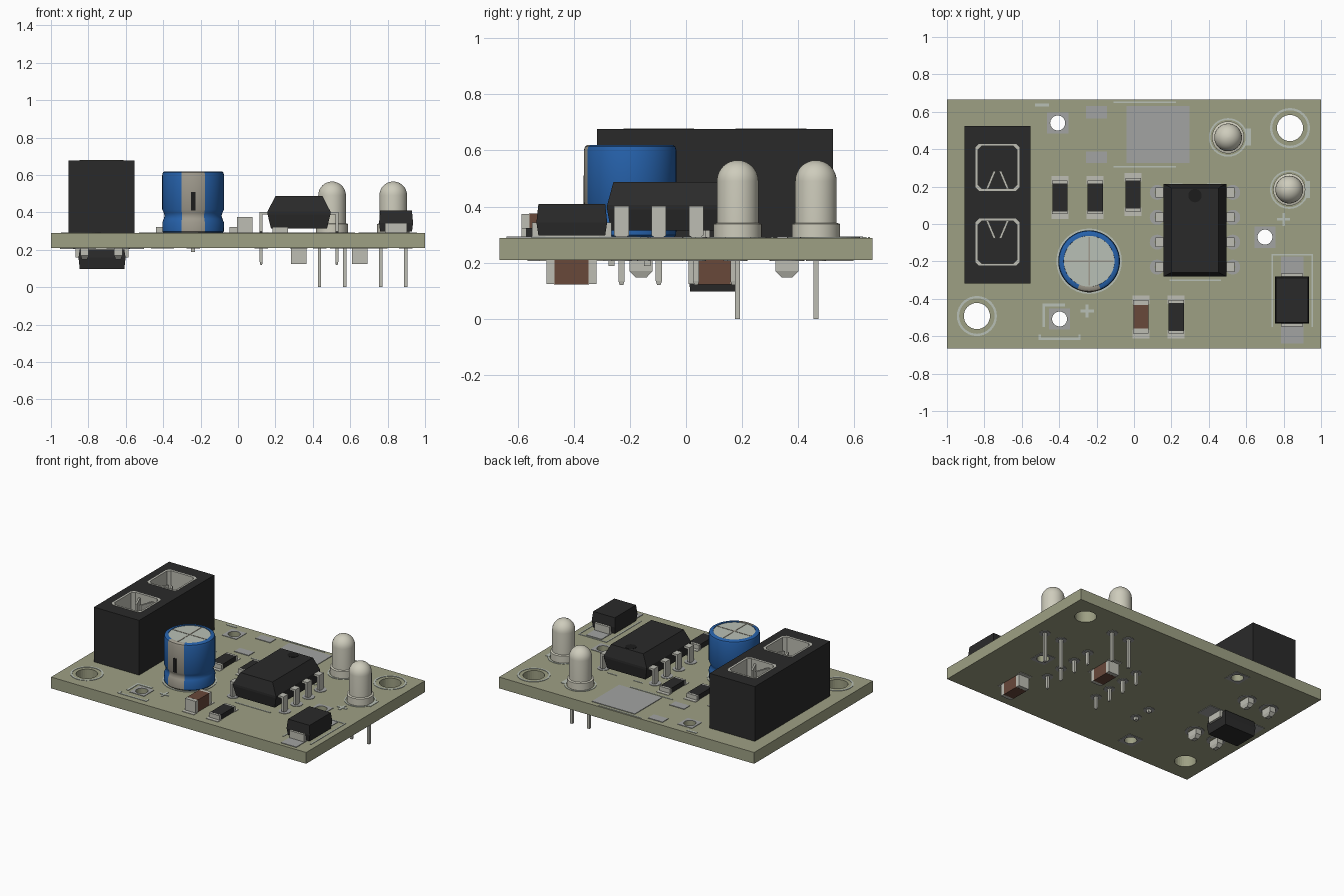
import bpy, bmesh, math

if "Cube" in bpy.data.objects:
    bpy.data.objects.remove(bpy.data.objects["Cube"])

TOP, BOT = 0.289, 0.209


def material(name, r, g, b):
    lin = [(c / 255 / 12.92 if c < 11 else ((c / 255 + 0.055) / 1.055) ** 2.4) for c in (r, g, b)]
    m = bpy.data.materials.new(name)
    m.diffuse_color = (*lin, 1)
    m.use_nodes = True
    m.node_tree.nodes["Principled BSDF"].inputs["Base Color"].default_value = m.diffuse_color
    return m


GREEN = material("board_green", 74, 114, 96)
OLIVE = material("board_core", 158, 160, 132)
BLACK = material("black_plastic", 42, 42, 42)
DARK = material("dark_mark", 28, 28, 28)
METAL = material("metal", 190, 190, 180)
PAD = material("pad_grey", 162, 164, 162)
SILK = material("silkscreen", 185, 192, 182)
BLUE = material("blue_sleeve", 38, 98, 172)
STRIPE = material("sleeve_stripe", 160, 155, 142)
BROWN = material("ceramic_brown", 104, 72, 58)
IVORY = material("led_ivory", 206, 204, 188)


def finish(name, bm, mats, smooth=False):
    bmesh.ops.recalc_face_normals(bm, faces=bm.faces)
    me = bpy.data.meshes.new(name)
    bm.to_mesh(me)
    bm.free()
    for m in mats:
        me.materials.append(m)
    ob = bpy.data.objects.new(name, me)
    bpy.context.collection.objects.link(ob)
    if smooth:
        select(ob)
        bpy.ops.object.shade_smooth_by_angle(angle=math.radians(40))
    return ob


def select(ob):
    for o in bpy.context.selected_objects:
        o.select_set(False)
    ob.select_set(True)
    bpy.context.view_layer.objects.active = ob


def skin(bm, rings):
    """Close a stack of equal-length point rings into a solid."""
    vs = [[bm.verts.new(p) for p in r] for r in rings]
    n = len(vs[0])
    for a, b in zip(vs, vs[1:]):
        for i in range(n):
            bm.faces.new((a[i], a[(i + 1) % n], b[(i + 1) % n], b[i]))
    bm.faces.new(vs[0][::-1])
    bm.faces.new(vs[-1])


def stacks(name, items, mat):
    """Each item: (cx, cy, [(half_x, half_y, z), ...])"""
    bm = bmesh.new()
    for cx, cy, levels in items:
        skin(bm, [[(cx - a, cy - b, z), (cx + a, cy - b, z), (cx + a, cy + b, z), (cx - a, cy + b, z)]
                  for a, b, z in levels])
    return finish(name, bm, [mat])


def blk(x0, x1, y0, y1, z0, z1):
    a, b = (x1 - x0) / 2, (y1 - y0) / 2
    return ((x0 + x1) / 2, (y0 + y1) / 2, [(a, b, z0), (a, b, z1)])


def lathe(name, x, y, prof, mats, n=40, pick=None):
    bm = bmesh.new()
    skin(bm, [[(x + r * math.cos(2 * math.pi * i / n), y + r * math.sin(2 * math.pi * i / n), z)
               for i in range(n)] for r, z in prof])
    if pick:
        for f in bm.faces:
            c = f.calc_center_median()
            f.material_index = pick(c.x - x, c.y - y)
    return finish(name, bm, mats, True)


def circle(x, y, r, n=32):
    return [(x + r * math.cos(2 * math.pi * i / n), y + r * math.sin(2 * math.pi * i / n)) for i in range(n)]


def rect(x, y, a, b, c=0.0):
    if not c:
        return [(x - a, y - b), (x + a, y - b), (x + a, y + b), (x - a, y + b)]
    return [(x - a + c, y - b), (x + a - c, y - b), (x + a, y - b + c), (x + a, y + b - c),
            (x + a - c, y + b), (x - a + c, y + b), (x - a, y + b - c), (x - a, y - b + c)]


def plate(name, loops, z0, z1, side, face=None):
    """Flat plate from outlines; inner outlines become holes."""
    cu = bpy.data.curves.new(name, 'CURVE')
    cu.dimensions, cu.fill_mode, cu.extrude = '2D', 'BOTH', (z1 - z0) / 2
    for loop in loops:
        s = cu.splines.new('POLY')
        s.points.add(len(loop) - 1)
        for p, q in zip(s.points, loop):
            p.co = (*q, 0, 1)
        s.use_cyclic_u = True
    ob = bpy.data.objects.new(name, cu)
    bpy.context.collection.objects.link(ob)
    select(ob)
    bpy.ops.object.convert(target='MESH')
    ob = bpy.context.view_layer.objects.active
    ob.location.z = (z0 + z1) / 2
    bm = bmesh.new()
    bm.from_mesh(ob.data)
    bmesh.ops.remove_doubles(bm, verts=bm.verts, dist=1e-5)
    bmesh.ops.recalc_face_normals(bm, faces=bm.faces)
    for f in bm.faces:
        f.smooth = False
        f.material_index = 1 if face and abs(f.normal.z) > 0.9 else 0
    bm.to_mesh(ob.data)
    bm.free()
    ob.data.materials.clear()
    for m in [side] + ([face] if face else []):
        ob.data.materials.append(m)


# Board with mounting and wire holes
mounts = [(0.834, 0.513), (-0.84, -0.492)]
wires = [(-0.408, 0.54), (-0.398, -0.508), (0.70, -0.07)]
plate("circuit_board", [rect(0, 0, 1, 0.665)] + [circle(x, y, 0.07) for x, y in mounts]
      + [circle(x, y, 0.04) for x, y in wires], BOT, TOP, OLIVE, GREEN)
for side, z0, z1 in (("top", TOP, TOP + 0.003), ("bottom", BOT - 0.003, BOT)):
    plate("wire_pads_" + side, [l for x, y in wires for l in (rect(x, y, 0.057, 0.057), circle(x, y, 0.04))],
          z0, z1, PAD)

# Silkscreen rings and lines
leds = [(0.503, 0.463), (0.83, 0.184)]
rings = [(x, y, 0.107, 0.095) for x, y in mounts] + [(x, y, 0.103, 0.094) for x, y in leds] \
    + [(-0.24, -0.199, 0.175, 0.166)]
plate("silkscreen_rings", [circle(x, y, r) for x, y, a, b in rings for r in (a, b)], TOP, TOP + 0.003, SILK)
lines = [(0.19, 0.465, -0.305, -0.297), (0.19, 0.26, 0.208, 0.216), (0.39, 0.465, 0.208, 0.216),
         (0.735, 0.743, -0.55, -0.16), (0.95, 0.958, -0.55, -0.16), (0.735, 0.958, -0.168, -0.16),
         (-0.11, 0.225, 0.648, 0.656), (-0.11, 0.225, 0.303, 0.311), (-0.49, -0.37, -0.44, -0.425),
         (-0.49, -0.475, -0.55, -0.44), (-0.51, -0.285, -0.62, -0.608), (-0.51, -0.498, -0.61, -0.59),
         (-0.297, -0.285, -0.61, -0.59), (0.595, 0.625, 0.42, 0.51), (0.915, 0.94, 0.14, 0.23),
         (-0.53, -0.455, 0.628, 0.643), (-0.285, -0.215, -0.473, -0.458), (-0.258, -0.243, -0.5, -0.43),
         (0.765, 0.835, 0.018, 0.033), (0.793, 0.808, -0.01, 0.06)]
stacks("silkscreen_lines", [blk(*l, TOP, TOP + 0.003) for l in lines], SILK)

# Empty transistor footprint and diode pads
stacks("solder_pads", [blk(*p, TOP, TOP + 0.004) for p in (
    (-0.04, 0.297, 0.325, 0.63), (-0.257, -0.144, 0.565, 0.63), (-0.257, -0.144, 0.325, 0.388),
    (0.785, 0.905, -0.64, -0.50), (0.785, 0.905, -0.31, -0.175))], PAD)

# Twin power connector: shell, liners, spring contacts, solder tabs
cx, cy = -0.73, 0.103
cells = [(s, cy + s * 0.2) for s in (1, -1)]
plate("connector_shell", [rect(cx, cy, 0.177, 0.421)] + [rect(cx, y, 0.118, 0.126, 0.02) for _, y in cells],
      0.42, 0.677, BLACK)
stacks("connector_base", [blk(cx - 0.177, cx + 0.177, cy - 0.421, cy + 0.421, TOP, 0.42)], BLACK)
plate("connector_liners", [rect(cx, y, a, a + 0.008, 0.02) for _, y in cells for a in (0.118, 0.105)],
      0.42, 0.679, METAL)
bm = bmesh.new()
for s, y in cells:
    for k in (1, -1):
        base, tip = y - s * 0.115, y - s * 0.02
        foot = [(cx + k * 0.048, base), (cx + k * 0.062, base), (cx + k * 0.022, tip), (cx + k * 0.008, tip)]
        skin(bm, [[(a, b, z) for a, b in foot] for z in (0.42, 0.65)])
finish("connector_contacts", bm, [METAL])
tabs = [(x, y) for x in (-0.82, -0.64) for y in (0.36, -0.16)]
stacks("connector_tabs", [(x, y, [(0.022, 0.041, TOP), (0.022, 0.041, 0.17), (0.014, 0.02, 0.148)])
                          for x, y in tabs], METAL)

# Electrolytic capacitor
x, y = -0.24, -0.199
lathe("capacitor_can", x, y, [(0.155, TOP), (0.164, 0.298), (0.165, 0.345), (0.157, 0.365), (0.152, 0.382),
      (0.157, 0.398), (0.165, 0.415), (0.165, 0.6), (0.161, 0.614), (0.152, 0.62), (0.136, 0.62), (0.135, 0.61)],
      [BLUE, STRIPE], 48, lambda a, b: int(b < -0.08 and abs(a) < 0.4 * -b))
lathe("capacitor_top", x, y, [(0.136, 0.605), (0.136, 0.616)], [SILK], 48)
stacks("capacitor_vents", [blk(x - 0.13, x + 0.13, y - 0.004, y + 0.004, 0.612, 0.618),
                           blk(x - 0.004, x + 0.004, y - 0.13, y + 0.13, 0.612, 0.618)], STRIPE)
stacks("capacitor_mark", [blk(x - 0.012, x + 0.012, y - 0.167, y - 0.155, 0.41, 0.51)], DARK)
cap_leads = [(x, -0.265), (x, -0.138)]
stacks("capacitor_leads", [blk(a - 0.011, a + 0.011, b - 0.011, b + 0.011, 0.188, TOP) for a, b in cap_leads], METAL)

# Eight-pin chip
ix, iy = 0.326, -0.033
stacks("chip_body", [(ix, iy, [(0.15, 0.235, 0.315), (0.168, 0.248, 0.39), (0.168, 0.248, 0.405),
                               (0.126, 0.226, 0.487)])], BLACK)
lathe("chip_notch", ix, iy + 0.185, [(0.036, 0.48), (0.036, 0.489)], [DARK], 24)
chip_pins = [(ix + s * 0.202, iy - 0.197 + 0.133 * i, s) for s in (1, -1) for i in range(4)]
parts = []
for px, py, s in chip_pins:
    inner = px - s * 0.045
    parts += [blk(min(px, inner), max(px, inner), py - 0.026, py + 0.026, 0.388, 0.402),
              (px, py, [(0.008, 0.026, 0.402), (0.008, 0.026, 0.297), (0.008, 0.011, 0.288),
                        (0.008, 0.011, 0.135), (0.005, 0.006, 0.12)])]
stacks("chip_pins", parts, METAL)

# Round indicator lamps with leads
led_leads = []
for i, (x, y) in enumerate(leds):
    r, zc = 0.074, 0.491
    dome = [(r * math.cos(a), zc + r * math.sin(a)) for a in [math.pi / 2 * k / 8 for k in range(8)]]
    lathe(f"led_{i + 1}", x, y, [(0.086, TOP), (0.086, 0.338), (r, 0.342)] + dome + [(0.002, zc + r)], [IVORY])
    led_leads += [(x - 0.067, y), (x + 0.067, y)]
stacks("led_leads", [blk(x - 0.009, x + 0.009, y - 0.009, y + 0.009, 0, TOP) for x, y in led_leads], METAL)

# Annular pads on both faces
pins = [p[:2] for p in chip_pins] + led_leads + cap_leads
plate("pin_pads_bottom", [circle(x, y, r, 20) for x, y in pins for r in (0.036, 0.016)]
      + [circle(x, y, r, 24) for x, y in tabs for r in (0.062, 0.045)], BOT - 0.003, BOT, PAD)
plate("pin_pads_top", [circle(x, y, r, 20) for x, y, s in chip_pins for r in (0.04, 0.014)], TOP, TOP + 0.003, PAD)


# Small surface-mount parts; negative height hangs below the board
def chip_part(name, x, y, z, h, mat, body=0.075, length=0.0875):
    pad = math.copysign(0.003, h)
    stacks(name + "_body", [blk(x - 0.041, x + 0.041, y - body, y + body, z, z + h)], mat)
    stacks(name + "_ends", [it for s in (1, -1) for it in (
        (x, y + s * (body + length) / 2, [(0.0415, (length - body) / 2 + 0.002, z), (0.0415, (length - body) / 2 + 0.002, z + h * 0.99)]),
        (x, y + s * 0.092, [(0.046, 0.023, z), (0.046, 0.023, z + pad)]))], METAL)


for i, (x, y) in enumerate([(-0.396, 0.142), (-0.208, 0.142), (-0.005, 0.157), (0.225, -0.497)]):
    chip_part(f"resistor_{i + 1}", x, y, TOP, 0.034, BLACK)
for i, (x, y, z, h) in enumerate([(0.037, -0.497, TOP, 0.086), (0.325, 0.098, BOT, -0.086), (0.65, -0.408, BOT, -0.086)]):
    chip_part(f"ceramic_capacitor_{i + 1}", x, y, z, h, BROWN, 0.063)


# Moulded diodes, one on each side of the board
def diode(name, x, y, z, d, along_x):
    swap = lambda a, b, h: (b, a, z + d * h) if along_x else (a, b, z + d * h)
    stacks(name + "_body", [(x, y, [swap(0.085, 0.119, 0.008), swap(0.091, 0.126, 0.055),
                                    swap(0.085, 0.119, 0.12)])], BLACK)
    stacks(name + "_terminals", [(x, y, [swap(0.058, 0.142, 0), swap(0.058, 0.142, 0.055)])], METAL)


diode("top_diode", 0.845, -0.407, TOP, 1, False)
diode("bottom_diode", -0.727, 0.1, BOT, -0.93, True)
stacks("bottom_diode_pads", [blk(-0.727 + s * 0.165 - 0.06, -0.727 + s * 0.165 + 0.06, 0.04, 0.16, BOT - 0.004, BOT)
                             for s in (1, -1)], PAD)
